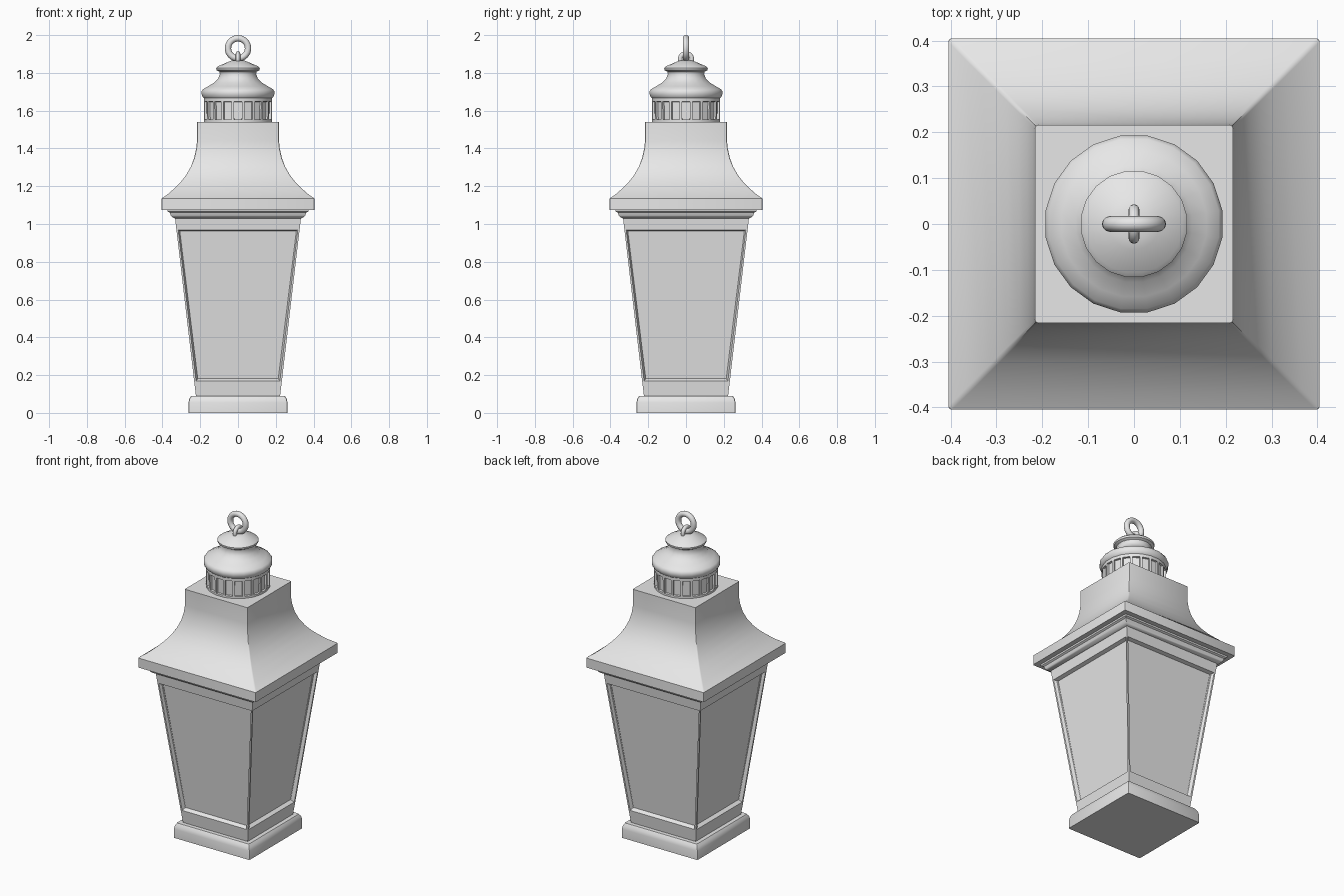
import bpy, bmesh, math

cube = bpy.data.objects.get("Cube")
if cube:
    bpy.data.objects.remove(cube, do_unlink=True)

# One painted metal colour
metal = bpy.data.materials.new("light grey metal")
metal.use_nodes = True
GREY = (0.8, 0.8, 0.8, 1)
metal.diffuse_color = GREY
metal.node_tree.nodes["Principled BSDF"].inputs["Base Color"].default_value = GREY


def finish(obj, angle=35):
    obj.data.materials.clear()
    obj.data.materials.append(metal)
    for p in obj.data.polygons:
        p.use_smooth = True
    obj.data.set_sharp_from_angle(angle=math.radians(angle))


def loft(name, profile, sides, bevel=0, recess=None):
    """Stack rings of (half width, z); square rings keep flat sides to the axes.
    recess = (ring index, frame width, reveal width, depth) sinks a panel per face."""
    bm = bmesh.new()
    turn = math.pi / sides
    scale = math.sqrt(2) if sides == 4 else 1
    rings = []
    for r, z in profile:
        rings.append([bm.verts.new((r * scale * math.cos(turn + 2 * turn * i),
                                    r * scale * math.sin(turn + 2 * turn * i), z))
                      for i in range(sides)])
    bands = []
    for low, high in zip(rings, rings[1:]):
        bands.append([bm.faces.new((low[i], low[(i + 1) % sides],
                                    high[(i + 1) % sides], high[i]))
                      for i in range(sides)])
    bm.faces.new(rings[0][::-1])
    bm.faces.new(rings[-1])
    bmesh.ops.recalc_face_normals(bm, faces=bm.faces[:])
    if recess:
        band, frame, reveal, depth = recess
        panels = bands[band]
        bmesh.ops.inset_individual(bm, faces=panels, thickness=frame)
        bmesh.ops.inset_individual(bm, faces=panels, thickness=reveal, depth=-depth)
    if bevel:
        hips = [bm.edges.get((a[i], b[i])) for a, b in zip(rings, rings[1:])
                for i in range(sides)]
        bmesh.ops.bevel(bm, geom=hips, offset=bevel, segments=2, profile=0.5,
                        affect='EDGES', clamp_overlap=True)
    mesh = bpy.data.meshes.new(name)
    bm.to_mesh(mesh)
    bm.free()
    obj = bpy.data.objects.new(name, mesh)
    bpy.context.collection.objects.link(obj)
    finish(obj)
    return obj


def ring(name, z, major, minor, rotation):
    bpy.ops.mesh.primitive_torus_add(major_radius=major, minor_radius=minor,
                                     major_segments=32, minor_segments=12,
                                     location=(0, 0, z), rotation=rotation)
    obj = bpy.context.object
    obj.name = name
    finish(obj, 60)


# Foot plinth with a rounded upper edge
loft("base", [(0.262, 0), (0.262, 0.055), (0.258, 0.075), (0.248, 0.09)], 4, 0.008)

# Tapered body with one sunken pane on each side
loft("body", [(0.222, 0.085), (0.231, 0.158), (0.327, 0.978), (0.334, 1.04)], 4,
     recess=(1, 0.014, 0.014, 0.022))

# Moulding under the eaves
loft("cornice", [(0.335, 1.03), (0.348, 1.036), (0.356, 1.045), (0.361, 1.06),
                 (0.372, 1.066), (0.376, 1.08)], 4)

# Flared roof
loft("roof", [(0.405, 1.075), (0.405, 1.135), (0.366, 1.162), (0.33, 1.195),
              (0.3, 1.226), (0.274, 1.26), (0.25, 1.302), (0.232, 1.35),
              (0.221, 1.4), (0.217, 1.44), (0.216, 1.54)], 4, 0.007)

# Vent collar with a slot on every facet
loft("vent_collar", [(0.181, 1.535), (0.181, 1.545), (0.183, 1.655), (0.184, 1.68)], 20,
     recess=(1, 0.01, 0.002, 0.012))

# Stepped cap turned above the vents
loft("cap", [(0.182, 1.665), (0.19, 1.672), (0.195, 1.688), (0.195, 1.702),
             (0.187, 1.714), (0.16, 1.729), (0.128, 1.748), (0.106, 1.77),
             (0.097, 1.795), (0.1, 1.806), (0.115, 1.814), (0.117, 1.826),
             (0.107, 1.835), (0.056, 1.857), (0.035, 1.865)], 20)

# Staple on the cap and the hanging ring through it
ring("staple", 1.872, 0.031, 0.012, (0, math.pi / 2, 0))
ring("hanging_ring", 1.93, 0.053, 0.017, (math.pi / 2, 0, 0))
